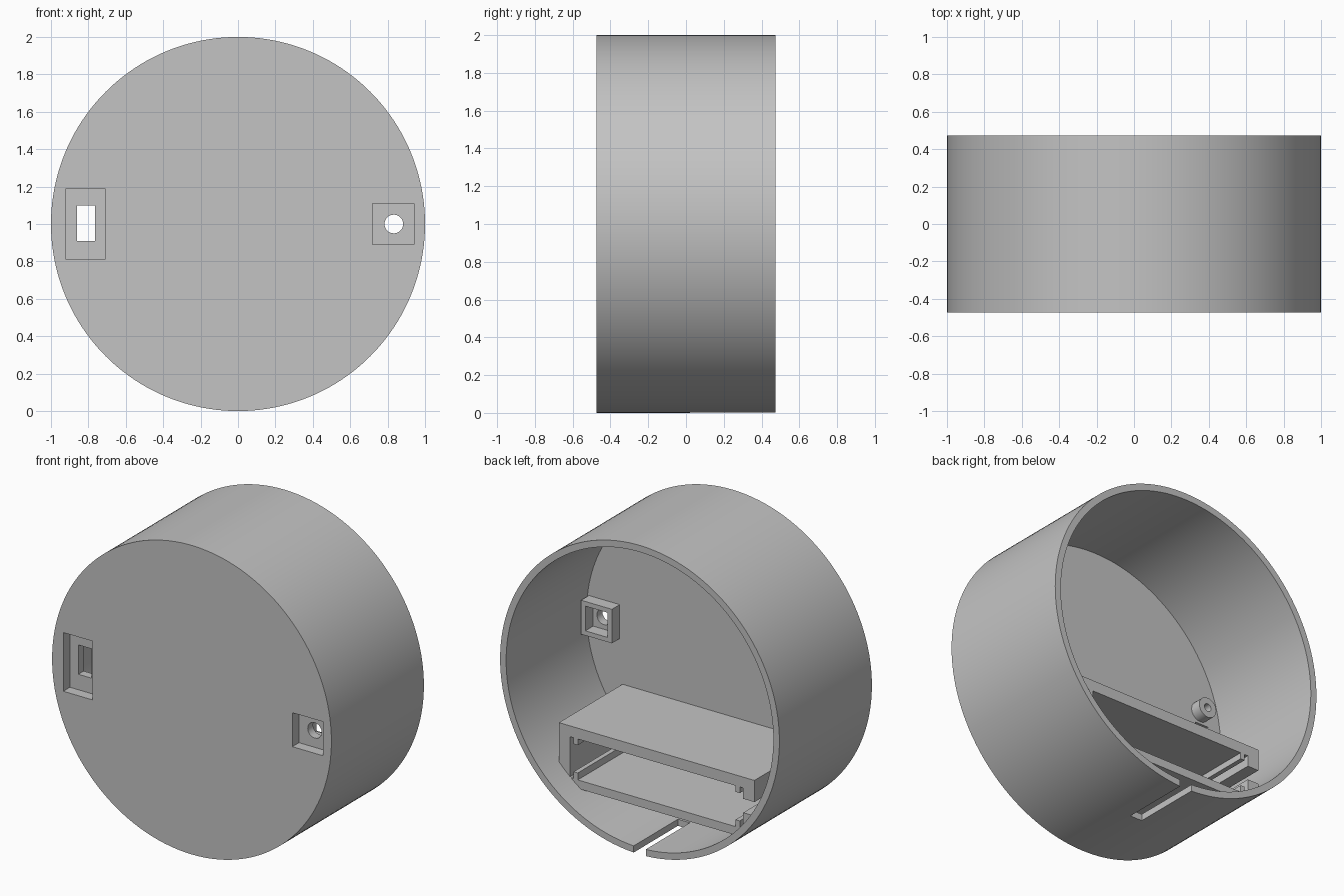
import bpy
import math

cube = bpy.data.objects.get("Cube")
if cube:
    bpy.data.objects.remove(cube, do_unlink=True)

grey = bpy.data.materials.new("plain grey")
grey.use_nodes = True
grey.diffuse_color = (0.55, 0.55, 0.55, 1)
grey.node_tree.nodes["Principled BSDF"].inputs["Base Color"].default_value = (0.55, 0.55, 0.55, 1)

FRONT, BACK, PLATE = -0.473, 0.473, -0.35   # outer face, open rim, inner face of the front plate
INNER_R = 0.957
SHELF_BACK = 0.3


def box(name, x0, x1, y0, y1, z0, z1):
    bpy.ops.mesh.primitive_cube_add(size=1, location=((x0 + x1) / 2, (y0 + y1) / 2, (z0 + z1) / 2))
    ob = bpy.context.object
    ob.name = name
    ob.scale = (x1 - x0, y1 - y0, z1 - z0)
    bpy.ops.object.transform_apply(location=True, rotation=True, scale=True)
    ob.data.materials.append(grey)
    return ob


def rod(name, x, z, r, y0, y1, sides=32):
    bpy.ops.mesh.primitive_cylinder_add(vertices=sides, radius=r, depth=y1 - y0,
                                        location=(x, (y0 + y1) / 2, z),
                                        rotation=(math.pi / 2, 0, 0))
    ob = bpy.context.object
    ob.name = name
    bpy.ops.object.transform_apply(location=True, rotation=True, scale=True)
    ob.data.materials.append(grey)
    return ob


def combine(ob, other, operation="DIFFERENCE"):
    mod = ob.modifiers.new("cut", "BOOLEAN")
    mod.operation = operation
    mod.solver = "EXACT"
    mod.object = other
    bpy.context.view_layer.objects.active = ob
    bpy.ops.object.modifier_apply(modifier=mod.name)
    bpy.data.objects.remove(other, do_unlink=True)


def smooth(ob):
    bpy.ops.object.select_all(action="DESELECT")
    ob.select_set(True)
    bpy.context.view_layer.objects.active = ob
    bpy.ops.object.shade_smooth_by_angle(angle=math.radians(30))


# Round cup, open at the back, with two front pockets, their openings and a slot below
shell = rod("round_shell", 0, 1, 1, FRONT, BACK, 160)
for cutter in (
    rod("cavity", 0, 1, INNER_R, PLATE, 0.6, 160),
    box("switch_pocket", -0.92, -0.71, -0.6, -0.405, 0.81, 1.19),
    box("switch_opening", -0.86, -0.765, -0.5, -0.3, 0.91, 1.1),
    box("socket_pocket", 0.72, 0.94, -0.6, -0.405, 0.89, 1.11),
    rod("socket_opening", 0.833, 1, 0.05, -0.5, -0.3),
    box("bottom_slot", -0.043, 0.043, 0.02, 0.6, -0.1, 0.15),
):
    combine(shell, cutter)
smooth(shell)

# Square frame behind the round opening
frame = box("socket_frame", 0.72, 0.94, PLATE - 0.005, -0.27, 0.89, 1.11)
combine(frame, box("frame_hollow", 0.75, 0.91, -0.4, -0.2, 0.92, 1.08))

# Screw bosses above and below the rectangular opening
for name, z in (("upper_screw_boss", 1.18), ("lower_screw_boss", 0.82)):
    boss = rod(name, -0.8, z, 0.065, PLATE - 0.005, -0.28)
    combine(boss, rod("screw_hole", -0.8, z, 0.025, PLATE + 0.002, -0.2, 24))
    smooth(boss)

# Tray in the lower half, trimmed to the round wall
y0, y1 = PLATE - 0.005, SHELF_BACK
tray = [
    box("tray_top", -0.7, 0.7, y0, y1, 0.53, 0.6),
    box("tray_floor", -0.7, 0.7, y0, y1, 0.21, 0.265),
    box("tray_left_wall", 0.62, 0.7, y0, y1, 0.21, 0.535),
    box("tray_right_upper_wall", -0.7, -0.62, y0, y1, 0.46, 0.535),
    box("tray_right_lower_wall", -0.7, -0.62, y0, y1, 0.21, 0.37),
]
for side, x in (("left", 0.58), ("right", -0.58)):
    tray.append(box(side + "_upper_rail", x - 0.015, x + 0.015, y0, y1, 0.49, 0.535))
    tray.append(box(side + "_lower_rail", x - 0.015, x + 0.015, y0, y1, 0.22, 0.31))
for part in tray:
    combine(part, rod("tray_trim", 0, 1, 0.97, -0.45, 0.6, 160), "INTERSECT")
